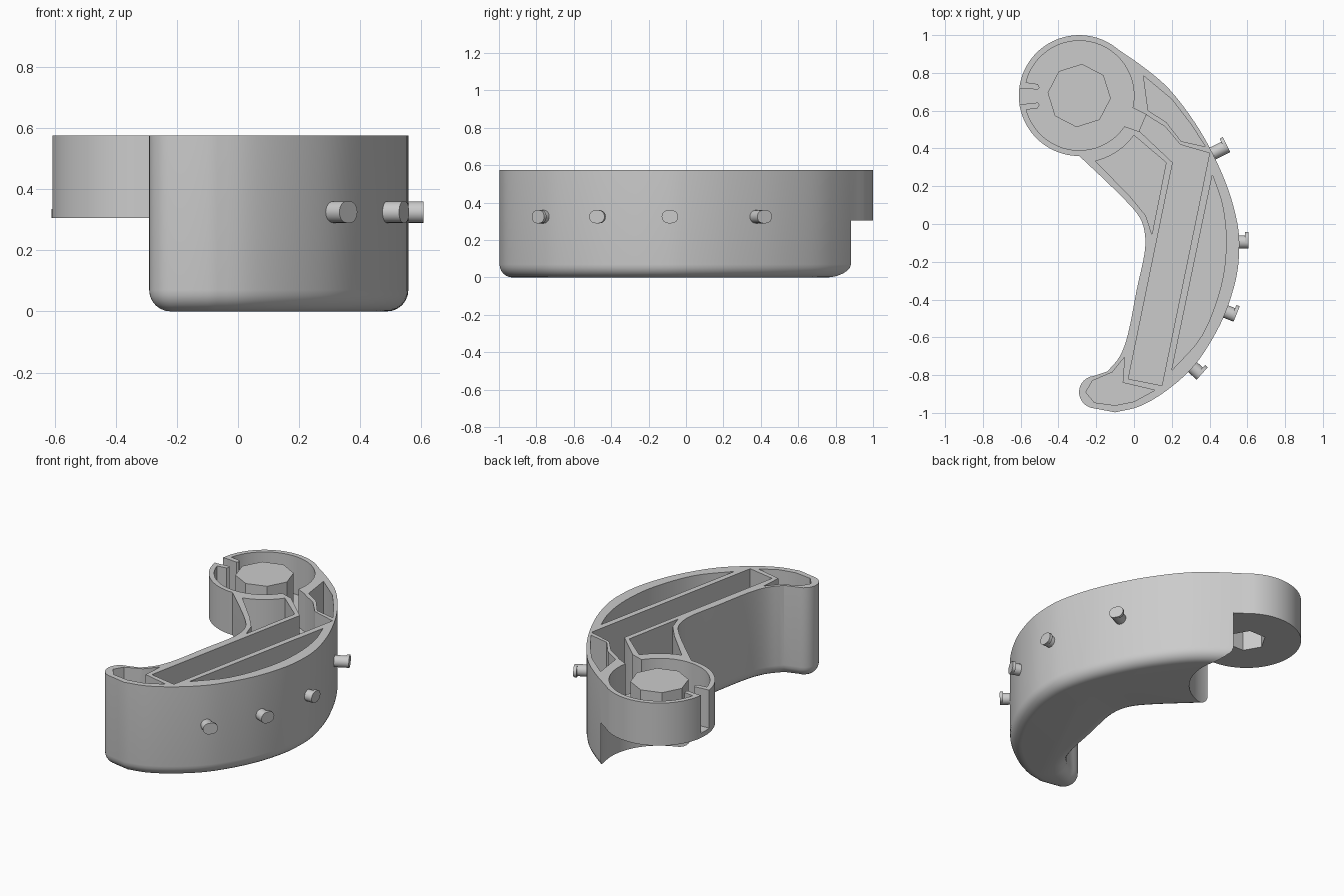
import bpy, bmesh, math
from mathutils import Vector

if "Cube" in bpy.data.objects:
    bpy.data.objects.remove(bpy.data.objects["Cube"], do_unlink=True)

TOP, HEAD_BASE, HEAD_FLOOR, BODY_FLOOR = 0.575, 0.305, 0.335, 0.04
HEAD = (-0.29, 0.68)

grey = bpy.data.materials.new("plain_grey")
grey.use_nodes = True
grey.diffuse_color = (0.6, 0.6, 0.6, 1)
grey.node_tree.nodes["Principled BSDF"].inputs["Base Color"].default_value = (0.6, 0.6, 0.6, 1)


def arc(centre, r, start, end, n):
    """Points on an arc, angles in degrees."""
    angles = [math.radians(start + (end - start) * i / n) for i in range(n + 1)]
    return [(centre[0] + r * math.cos(a), centre[1] + r * math.sin(a)) for a in angles]


def spline(points, steps=4):
    """Smooth curve through the points."""
    p = [Vector(q) for q in points]
    p = [2 * p[0] - p[1]] + p + [2 * p[-1] - p[-2]]
    out = []
    for a, b, c, d in zip(p, p[1:], p[2:], p[3:]):
        for i in range(steps):
            t = i / steps
            out.append(tuple(0.5 * (2 * b + (c - a) * t + (2 * a - 5 * b + 4 * c - d) * t ** 2
                                    + (3 * b - a - 3 * c + d) * t ** 3)))
    return out + [tuple(p[-2])]


def prism(name, outline, z0, z1, round_bottom=0):
    """Vertical extrusion of an outline, with an optional rounded bottom edge."""
    bm = bmesh.new()
    base = bm.faces.new([bm.verts.new((x, y, z0)) for x, y in outline])
    rim = list(base.edges)
    top = bmesh.ops.extrude_face_region(bm, geom=[base], use_keep_orig=True)
    bmesh.ops.translate(bm, vec=(0, 0, z1 - z0),
                        verts=[v for v in top["geom"] if isinstance(v, bmesh.types.BMVert)])
    bmesh.ops.recalc_face_normals(bm, faces=bm.faces)
    if round_bottom:
        bmesh.ops.bevel(bm, geom=rim, offset=round_bottom, segments=6, profile=0.5,
                        affect='EDGES', clamp_overlap=False)
    mesh = bpy.data.meshes.new(name)
    bm.to_mesh(mesh)
    bm.free()
    obj = bpy.data.objects.new(name, mesh)
    bpy.context.collection.objects.link(obj)
    mesh.materials.append(grey)
    return obj


def select(obj):
    bpy.ops.object.select_all(action='DESELECT')
    obj.select_set(True)
    bpy.context.view_layer.objects.active = obj


def combine(target, tool, operation='DIFFERENCE'):
    """Apply a boolean and remove the tool."""
    mod = target.modifiers.new("cut", 'BOOLEAN')
    mod.operation, mod.solver, mod.object = operation, 'EXACT', tool
    select(target)
    bpy.ops.object.modifier_apply(modifier=mod.name)
    bpy.data.objects.remove(tool, do_unlink=True)


# Curved body outline: outer back, tail tip, inner curve, round head
outer = spline([(-0.085, 0.925), (0.058, 0.825), (0.19, 0.71), (0.32, 0.54), (0.418, 0.37),
                (0.5, 0.18), (0.548, 0), (0.557, -0.135), (0.54, -0.29), (0.48, -0.48),
                (0.39, -0.65), (0.296, -0.775), (0.164, -0.888), (0.03, -0.965), (-0.1, -0.997)])
tail = arc((-0.205, -0.89), 0.086, -105, -265, 12)
inner = spline([(-0.14, -0.78), (-0.075, -0.7), (-0.03, -0.575), (0.015, -0.345), (0.055, -0.16),
                (0.058, -0.055), (0.03, 0.035), (-0.05, 0.13), (-0.18, 0.257)])
head = arc(HEAD, 0.32, -90, -303, 40)
body = prism("curved_tray", outer + tail + inner + head, 0, TOP, round_bottom=0.07)

# Undercut below the head
combine(body, prism("undercut", arc(HEAD, 0.336, 0, 354, 59), -0.2, HEAD_BASE))

# Pockets in the body
pockets = {
    "neck_pocket": [(0.05, 0.785), (0.2, 0.66), (0.3, 0.53), (0.378, 0.41), (0.25, 0.438),
                    (0.17, 0.54), (0.075, 0.6)],
    "inner_pocket": arc(HEAD, 0.358, -76, -36, 6)
                    + [(0.17, 0.325), (0.095, -0.055), (0.062, 0.045), (-0.02, 0.145)],
    "outer_pocket": spline([(0.415, 0.26), (0.468, 0.1), (0.488, -0.1), (0.46, -0.33),
                            (0.36, -0.59), (0.2, -0.775)]),
    "tail_pocket": [(-0.05, -0.705), (-0.06, -0.84), (0.11, -0.88), (0, -0.94), (-0.1, -0.96),
                    (-0.21, -0.945), (-0.255, -0.89), (-0.22, -0.83), (-0.115, -0.785)],
    "long_slot": [(0.065, 0.577), (0.165, 0.515), (0.245, 0.42), (0.4, 0.375), (0.148, -0.855),
                  (-0.03, -0.82), (0.205, 0.325), (0.028, 0.492)],
}
for name, outline in pockets.items():
    combine(body, prism(name, outline, BODY_FLOOR, TOP + 0.2))

# Bowl in the head, passage to the long slot, and gap in the head wall
combine(body, prism("bowl", arc(HEAD, 0.29, 0, 354, 59), HEAD_FLOOR, TOP + 0.2))
combine(body, prism("passage", [(-0.06, 0.64), (0, 0.612), (0.07, 0.577), (0.033, 0.488),
                                (-0.06, 0.52)], HEAD_FLOOR, TOP + 0.2))
combine(body, prism("gap", [(-0.7, 0.635), (-0.5, 0.635), (-0.5, 0.718), (-0.7, 0.718)],
                    HEAD_FLOOR, TOP + 0.2))

# Octagonal boss with a hexagonal socket from below
combine(body, prism("boss", arc(HEAD, 0.168, 85, 400, 7), HEAD_FLOOR - 0.015, TOP - 0.005), 'UNION')
combine(body, prism("socket", arc(HEAD, 0.115, 0, 300, 5), 0.2, 0.43))

# Small lips beside the gap
for name, side in (("back_lip", 1), ("front_lip", -1)):
    lip = [(-0.602, 0.044), (-0.51, 0.034), (-0.5, 0.046), (-0.51, 0.064), (-0.598, 0.076)]
    prism(name, [(x, 0.677 + side * y) for x, y in lip], HEAD_FLOOR - 0.01, TOP)

# Hooked pegs along the outer back: a round stem and an offset cap
stem = arc((0, 0), 0.035, 0, 345, 23)
cap = arc((0, 0), 0.035, 180, 360, 12) + arc((0, 0.018), 0.035, 0, 180, 12)
for i, (x, y, angle) in enumerate([(0.47, 0.40, 27), (0.58, -0.095, 0),
                                   (0.515, -0.475, -22), (0.335, -0.78, -42)], 1):
    for part, outline, z0, z1 in (("stem", stem, -0.06, 0.02), ("cap", cap, 0.008, 0.027)):
        peg = prism(f"peg_{part}_{i}", outline, z0, z1)
        peg.rotation_euler = (0, math.pi / 2, math.radians(angle))
        peg.location = (x, y, 0.325)

# Smooth round walls, keep corners crisp
for obj in [o for o in bpy.context.scene.objects if o.type == 'MESH']:
    select(obj)
    bpy.ops.object.shade_smooth_by_angle(angle=math.radians(30))
